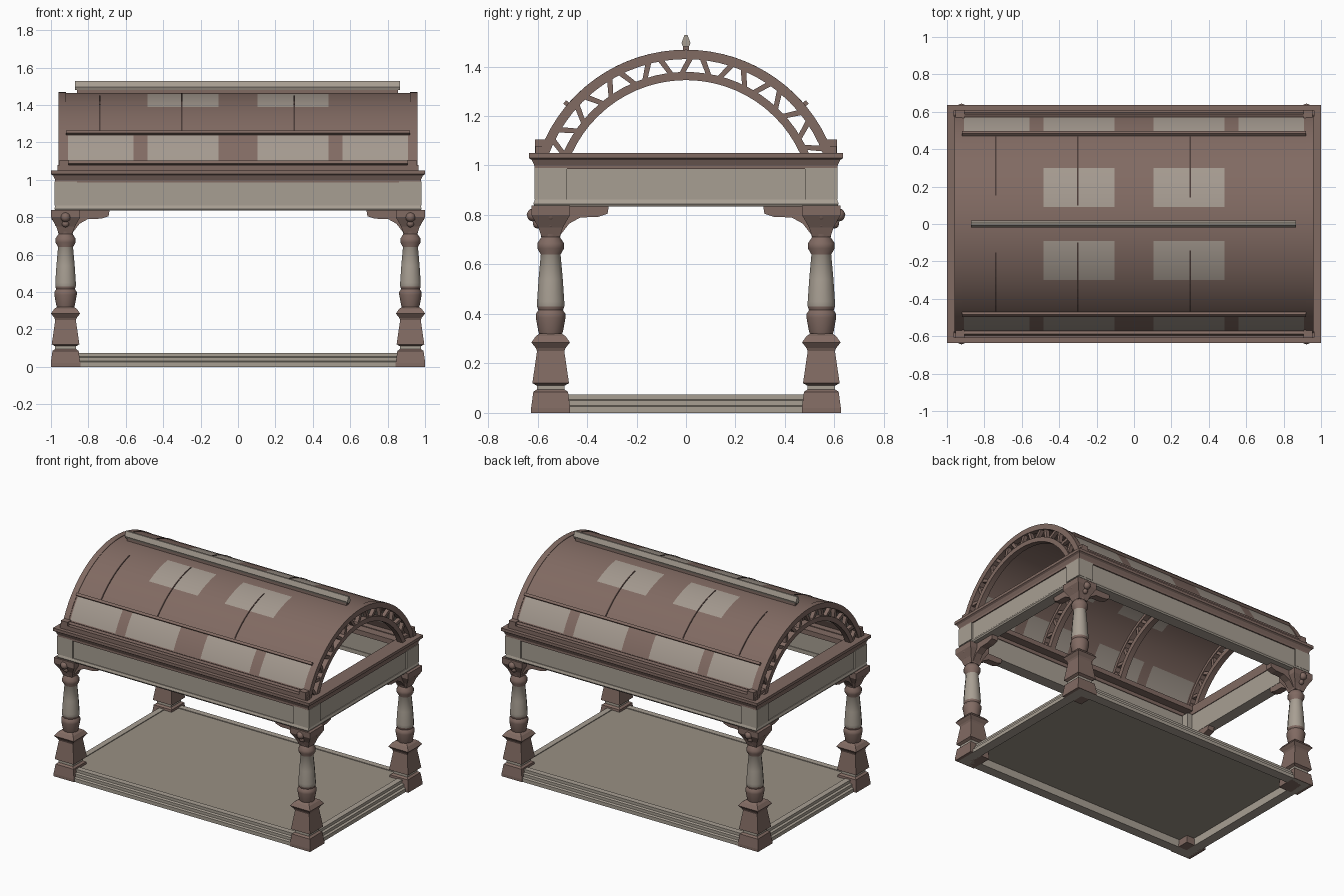
import bpy, bmesh, math
from mathutils import Vector

if "Cube" in bpy.data.objects:
    bpy.data.objects.remove(bpy.data.objects["Cube"])


def material(name, rgb):
    m = bpy.data.materials.new(name)
    m.use_nodes = True
    m.diffuse_color = (*rgb, 1)
    m.node_tree.nodes["Principled BSDF"].inputs["Base Color"].default_value = (*rgb, 1)
    return m


BROWN = material("brown wood", (0.22, 0.145, 0.123))
STONE = material("pale stone", (0.39, 0.345, 0.29))
PANE = material("pale pane", (0.37, 0.32, 0.275))
FLOOR = material("floor stone", (0.32, 0.28, 0.23))
DARK = material("dark seam", (0.07, 0.045, 0.04))

AXIS = 0.838     # height of the vault's axis
R = 0.627        # outer radius of the vault


def finish(name, bm, mats, rule=None, smooth=False):
    bmesh.ops.recalc_face_normals(bm, faces=bm.faces)
    if rule:
        for f in bm.faces:
            f.material_index = rule(f.calc_center_median())
    mesh = bpy.data.meshes.new(name)
    bm.to_mesh(mesh)
    bm.free()
    ob = bpy.data.objects.new(name, mesh)
    bpy.context.collection.objects.link(ob)
    for m in mats:
        mesh.materials.append(m)
    if smooth:
        bpy.ops.object.select_all(action='DESELECT')
        ob.select_set(True)
        bpy.context.view_layer.objects.active = ob
        bpy.ops.object.shade_smooth_by_angle(angle=math.radians(35))
    return ob


def loft(bm, loops, closed=False):
    """Skin closed point loops; cap the ends unless the row of loops closes."""
    rows = [[bm.verts.new(p) for p in loop] for loop in loops]
    n = len(rows[0])
    pairs = list(zip(rows, rows[1:])) + ([(rows[-1], rows[0])] if closed else [])
    for a, b in pairs:
        for i in range(n):
            bm.faces.new((a[i], a[(i + 1) % n], b[(i + 1) % n], b[i]))
    if not closed:
        bm.faces.new(rows[0])
        bm.faces.new(rows[-1])


def box(name, lo, hi, mat):
    bm = bmesh.new()
    loft(bm, [[(lo[0], lo[1], z), (hi[0], lo[1], z), (hi[0], hi[1], z), (lo[0], hi[1], z)]
              for z in (lo[2], hi[2])])
    return finish(name, bm, [mat])


def frame(name, hx, hy, profile, mat):
    """Sweep a profile of (outward offset, height) round a rectangle."""
    bm = bmesh.new()
    loft(bm, [[(sx * (hx + d), sy * (hy + d), z) for d, z in profile]
              for sx, sy in ((1, 1), (-1, 1), (-1, -1), (1, -1))], closed=True)
    return finish(name, bm, [mat])


def polar(r, deg):
    a = math.radians(deg)
    return r * math.sin(a), AXIS + r * math.cos(a)


def vault(bm, r0, r1, angles, xs):
    """Curved slab between two radii, cut at the given angles and x stations."""
    def ring(a):
        return ([(x, *polar(r1, a)) for x in xs] + [(x, *polar(r0, a)) for x in reversed(xs)])
    loft(bm, [ring(a) for a in angles])


def turned(bm, profile, sides, cx, cy):
    loops = []
    for r, z in profile:
        k = r / math.cos(math.pi / sides)
        loops.append([(cx + k * math.cos(2 * math.pi * (i + .5) / sides),
                       cy + k * math.sin(2 * math.pi * (i + .5) / sides), z) for i in range(sides)])
    loft(bm, loops)


# Base frame and floor
frame("base_frame", 0.96, 0.60, [(-.05, 0), (.02, 0), (.02, .025), (.005, .03), (.005, .05),
                                 (-.01, .055), (-.01, .075), (-.05, .075)], STONE)
box("floor", (-0.93, -0.57, 0.055), (0.93, 0.57, 0.07), FLOOR)

# Columns with pedestal, shaft, capital, scrolls and brackets
PEDESTAL = [(.079, 0), (.079, .02), (.07, .085), (.056, .095), (.056, .11), (.074, .12),
            (.055, .25), (.06, .262), (.078, .285), (.06, .31), (.045, .32)]
SHAFT = [(.045, .315), (.05, .33), (.06, .385), (.06, .40), (.05, .415), (.055, .43), (.055, .45),
         (.049, .54), (.04, .64), (.054, .665), (.054, .685), (.038, .71), (.042, .73)]
CAPITAL = [(.036, .71), (.05, .75), (.078, .80), (.078, .838)]
ARM = [(0, .838), (.235, .835), (.23, .805), (.19, .792), (.12, .79), (.075, .765), (.04, .72), (0, .71)]

for sx, xname in ((1, "left"), (-1, "right")):
    for sy, yname in ((1, "back"), (-1, "front")):
        tag = f"{yname}_{xname}"
        cx, cy = sx * 0.922, sy * 0.547
        bm = bmesh.new()
        turned(bm, PEDESTAL, 4, cx, cy)
        sides = [f for f in bm.faces if .15 < f.calc_center_median().z < .22]
        bmesh.ops.inset_individual(bm, faces=sides, thickness=.018, depth=-.008)
        finish(f"pedestal_{tag}", bm, [BROWN, STONE], lambda c: int(.09 < c.z < .115))
        bm = bmesh.new()
        turned(bm, SHAFT, 12, cx, cy)
        finish(f"shaft_{tag}", bm, [BROWN, STONE], lambda c: int(.43 < c.z < .64), smooth=True)
        bm = bmesh.new()
        turned(bm, CAPITAL, 4, cx, cy)
        finish(f"capital_{tag}", bm, [BROWN])
        # Scrolls on the two outer faces
        for i, (dx, dy) in enumerate(((sx * .05, 0), (0, sy * .07))):
            for z, rad in ((.80, .027), (.765, .02)):
                bm = bmesh.new()
                bmesh.ops.create_icosphere(bm, subdivisions=2, radius=rad)
                k = 1 if z == .80 else .75
                bmesh.ops.translate(bm, verts=bm.verts, vec=Vector((cx + dx * k, cy + dy * k, z)))
                finish(f"scroll_{tag}_{i}", bm, [BROWN], smooth=True)
        # Brackets reaching along both beams
        bm = bmesh.new()
        loft(bm, [[(cx - sx * d, cy + t, z) for d, z in ARM] for t in (-.025, .025)])
        loft(bm, [[(cx + t, cy - sy * d, z) for d, z in ARM] for t in (-.025, .025)])
        finish(f"brackets_{tag}", bm, [BROWN])
        # Raised corner block on the frieze
        box(f"frieze_block_{tag}", (cx - .06, cy - .066, .862), (cx + .06, cy + .066, .99), STONE)

# Beam ring: lower moulding, frieze and flared cornice
frame("beam_moulding", 0.97, 0.605, [(-.075, .835), (.006, .835), (.012, .845), (.006, .862), (-.075, .862)], STONE)
frame("frieze", 0.97, 0.605, [(-.07, .86), (0, .86), (0, 1.0), (-.07, 1.0)], STONE)
frame("cornice", 0.97, 0.605, [(-.075, .985), (.008, .985), (.008, 1.0), (.018, 1.022), (.03, 1.03),
                               (.03, 1.05), (-.075, 1.05)], BROWN)

# Vaulted roof with skylights and lower side panes
half = [4, 8.3, 13, 18, 23, 28.6, 34, 39, 45, 50.5, 55, 60, 65, 70]
angles = [-a for a in reversed(half)] + [0] + half
x_half = [.105, .485, .56, .91, .953]


def pane_rule(c):
    a = math.degrees(math.atan2(abs(c.y), c.z - AXIS))
    x = abs(c.x)
    centre = .105 < x < .485
    if centre and 8.3 < a < 28.6:
        return 1
    return int(50.5 < a < 65 and (centre or .56 < x < .91))


bm = bmesh.new()
vault(bm, R - .015, R, angles, [-x for x in reversed(x_half)] + x_half)
finish("roof_vault", bm, [BROWN, PANE], pane_rule, smooth=True)

# Open lattice arches at the ends and across the inside
for n, (x0, x1, top) in enumerate(((-.96, -.92, R + .003), (-.32, -.28, R - .01),
                                   (.28, .32, R - .01), (.92, .96, R + .003))):
    bm = bmesh.new()
    vault(bm, .592, top, angles, [x0, x1])
    vault(bm, .507, .540, angles, [x0, x1])
    for i in range(-8, 9):
        a, lean = i * 8.2, 1.7 * (-1) ** i
        corners = [polar(.535, a - lean - 1.2), polar(.535, a - lean + 1.2),
                   polar(.597, a + lean + 1.2), polar(.597, a + lean - 1.2)]
        loft(bm, [[(x, *p) for p in corners] for x in (x0 + .006, x1 - .006)])
    finish(f"lattice_arch_{n + 1}", bm, [BROWN], smooth=True)

# Rails along the side panes, gutters, inner sills and roof seams
for s, side in ((1, "back"), (-1, "front")):
    for label, a, hx, r1 in (("upper_rail", 49.5, .92, .645), ("lower_rail", 66.5, .945, .645)):
        bm = bmesh.new()
        vault(bm, R - .005, r1, [s * (a - .8), s * (a + .8)], [-hx, hx])
        finish(f"{label}_{side}", bm, [BROWN])
    ya, yb = sorted((s * .575, s * .608))
    box(f"gutter_{side}", (-.965, ya, 1.045), (.965, yb, 1.078), BROWN)
    ya, yb = sorted((s * .47, s * .54))
    box(f"inner_sill_{side}", (-.92, ya, 1.01), (.92, yb, 1.045), BROWN)
    for x in (-.93, .93):
        ya, yb = sorted((s * .565, s * .61))
        box(f"corner_stop_{side}", (x - .025, ya, 1.04), (x + .025, yb, 1.105), BROWN)
    for x, a0, a1 in ((-.74, 14, 48), (-.3, 9, 48), (.3, 13, 48)):
        bm = bmesh.new()
        steps = [s * (a0 + (a1 - a0) * k / 8) for k in range(9)]
        vault(bm, R - .005, R + .003, steps, [x - .004, x + .004])
        finish(f"roof_seam_{side}", bm, [DARK])

# Ridge crest
box("ridge_foot", (-.86, -.012, 1.455), (.855, .012, 1.485), BROWN)
bm = bmesh.new()
crest = [(-.012, 1.48), (-.018, 1.495), (-.006, 1.528), (.006, 1.528), (.018, 1.495), (.012, 1.48)]
loft(bm, [[(x, y, z) for y, z in crest] for x in (-.872, .866)])
finish("ridge_crest", bm, [STONE])
